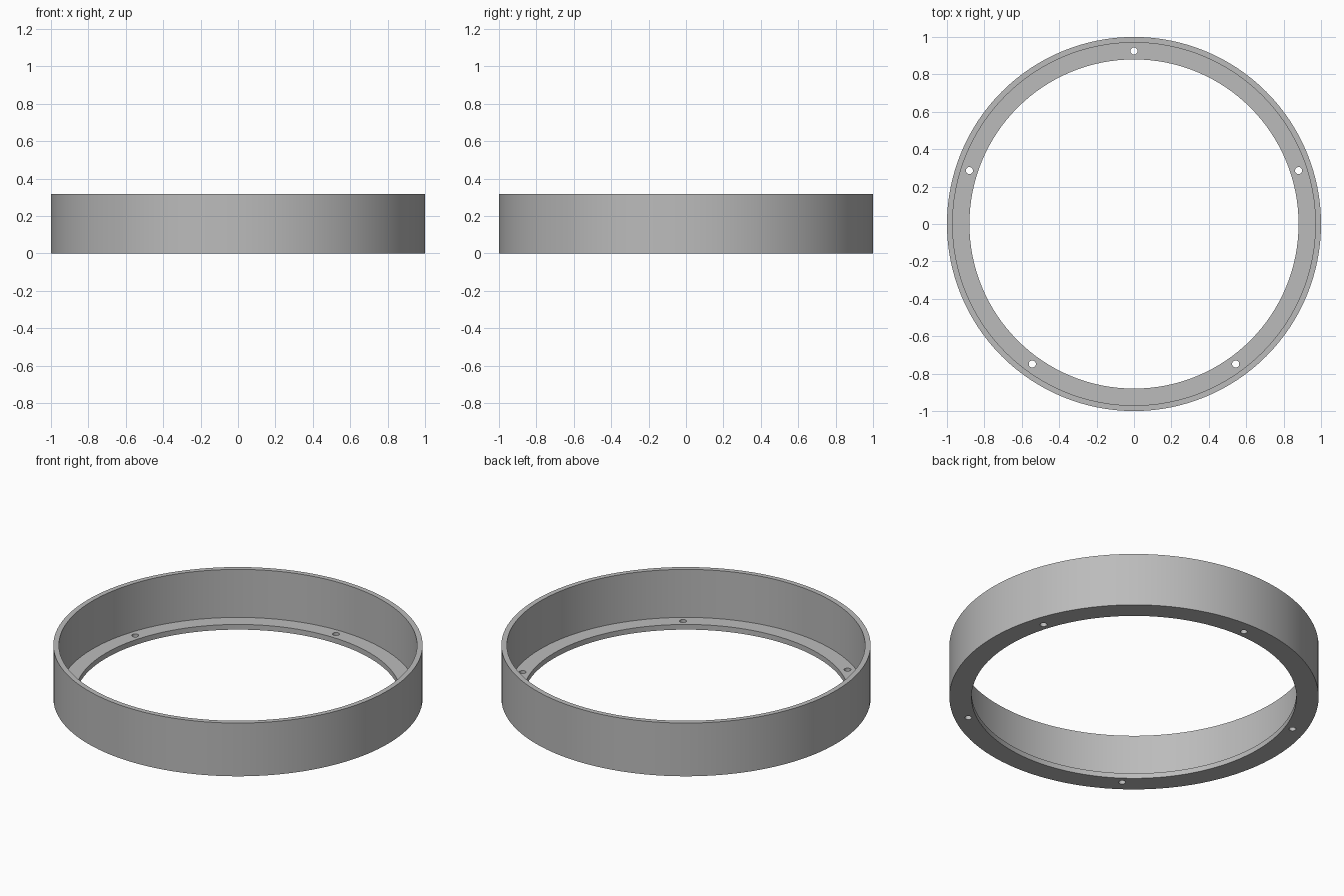
import bpy, bmesh
from math import tau, sin, cos, radians

if "Cube" in bpy.data.objects:
    bpy.data.objects.remove(bpy.data.objects["Cube"], do_unlink=True)

HEIGHT, FLANGE = 0.318, 0.031
OUTER, WALL, INNER = 1.0, 0.97, 0.88
HOLES, HOLE_CIRCLE, HOLE_R = 5, 0.925, 0.019
SEGMENTS = 128

grey = bpy.data.materials.new("plain grey")
grey.use_nodes = True
colour = (0.5, 0.5, 0.5, 1)
grey.diffuse_color = colour
grey.node_tree.nodes["Principled BSDF"].inputs["Base Color"].default_value = colour


def add_object(name, bm):
    mesh = bpy.data.meshes.new(name)
    bmesh.ops.recalc_face_normals(bm, faces=bm.faces)
    bm.to_mesh(mesh)
    bm.free()
    mesh.materials.append(grey)
    obj = bpy.data.objects.new(name, mesh)
    bpy.context.collection.objects.link(obj)
    return obj


# L-shaped section turned into a ring: tall thin wall with an inward flange
profile = [(OUTER, 0), (OUTER, HEIGHT), (WALL, HEIGHT),
           (WALL, FLANGE), (INNER, FLANGE), (INNER, 0)]
bm = bmesh.new()
rings = []
for i in range(SEGMENTS):
    a = tau * i / SEGMENTS
    rings.append([bm.verts.new((r * cos(a), r * sin(a), z)) for r, z in profile])
for i, ring in enumerate(rings):
    after = rings[(i + 1) % SEGMENTS]
    for j in range(len(profile)):
        k = (j + 1) % len(profile)
        bm.faces.new((ring[j], after[j], after[k], ring[k]))
ring_obj = add_object("flanged_ring", bm)

# Screw holes through the flange, the first one at the back
bm = bmesh.new()
for i in range(HOLES):
    a = tau * (i / HOLES + 0.25)
    made = bmesh.ops.create_cone(bm, cap_ends=True, segments=24, radius1=HOLE_R,
                                 radius2=HOLE_R, depth=4 * FLANGE)
    bmesh.ops.translate(bm, verts=made["verts"],
                        vec=(HOLE_CIRCLE * cos(a), HOLE_CIRCLE * sin(a), FLANGE / 2))
cutter = add_object("hole_cutter", bm)

cut = ring_obj.modifiers.new("screw holes", "BOOLEAN")
cut.operation = "DIFFERENCE"
cut.solver = "EXACT"
cut.object = cutter
bpy.ops.object.select_all(action="DESELECT")
ring_obj.select_set(True)
bpy.context.view_layer.objects.active = ring_obj
bpy.ops.object.modifier_apply(modifier=cut.name)
bpy.data.objects.remove(cutter, do_unlink=True)

# Round surfaces smooth, rims and flange edges crisp
bpy.ops.object.shade_smooth_by_angle(angle=radians(30))
